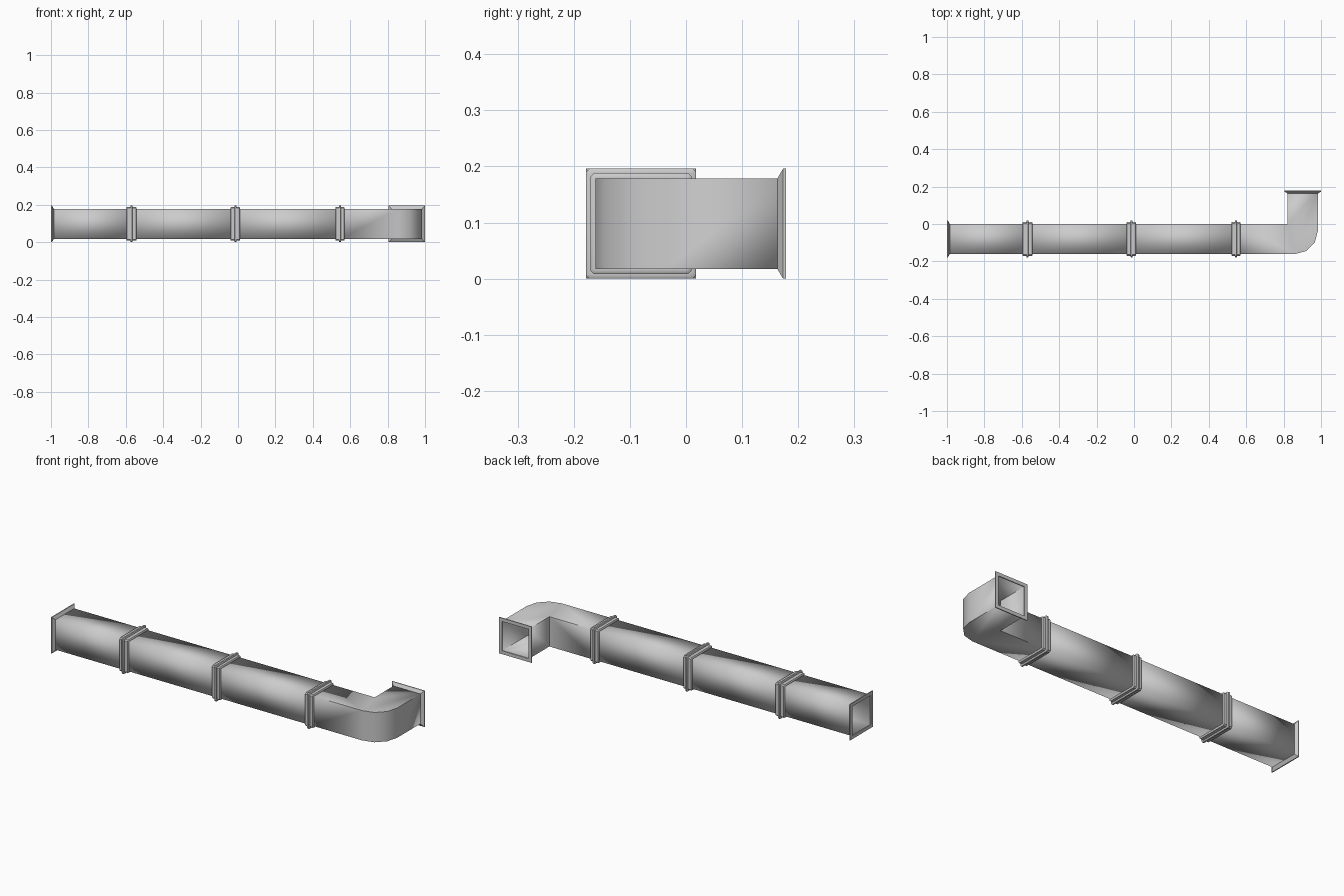
import bpy, bmesh, math
from mathutils import Vector

if "Cube" in bpy.data.objects:
    bpy.data.objects.remove(bpy.data.objects["Cube"])

H = 0.081            # half width of the square duct
CY, CZ = -0.08, 0.098  # duct axis
EX = 0.902           # axis of the turned outlet


def finish(bm, name, wall=0.0):
    bmesh.ops.recalc_face_normals(bm, faces=bm.faces[:])
    me = bpy.data.meshes.new(name)
    bm.to_mesh(me)
    bm.free()
    ob = bpy.data.objects.new(name, me)
    bpy.context.collection.objects.link(ob)
    if wall:
        m = ob.modifiers.new("sheet", 'SOLIDIFY')
        m.thickness = wall
        m.offset = -1
    bpy.context.view_layer.objects.active = ob
    bpy.ops.object.select_all(action='DESELECT')
    ob.select_set(True)
    bpy.ops.object.shade_smooth_by_angle(angle=math.radians(40))
    return ob


def duct(name, outer, inner):
    """Sheet duct: plan outline walls plus floor and roof, both ends open."""
    bm = bmesh.new()
    lo, hi = [[[bm.verts.new((x, y, z)) for x, y in side] for side in (outer, inner)]
              for z in (CZ - H, CZ + H)]
    for a, b in zip(lo, hi):
        for i in range(len(a) - 1):
            bm.faces.new((a[i], a[i + 1], b[i + 1], b[i]))
    for s in (lo, hi):
        bm.faces.new(s[0] + s[1][::-1])
    return finish(bm, name, 0.0015)


def frame(name, profile, place, cut=0.0):
    """Square ring swept from (axial, half size) points; cut chamfers corners."""
    bm = bmesh.new()
    rings = []
    for t, h in profile:
        c = cut if h > H + 0.002 else cut * 0.1
        pts = [(h, h)]
        if cut:
            pts = [(h, h - c), (h - c, h)]
        loop = []
        for k in range(4):
            for u, v in pts:
                for _ in range(k):
                    u, v = -v, u
                loop.append(bm.verts.new(place(t, u, v)))
        rings.append(loop)
    n = len(rings[0])
    for j, a in enumerate(rings):
        b = rings[(j + 1) % len(rings)]
        for i in range(n):
            bm.faces.new((a[i], a[(i + 1) % n], b[(i + 1) % n], b[i]))
    return finish(bm, name)


def along_x(x0):
    return lambda t, u, v: Vector((x0 + t, CY + u, CZ + v))


# Straight duct lengths
stops = [-0.999, -0.57, -0.013, 0.545]
for i in range(3):
    a, b = stops[i], stops[i + 1]
    duct(f"straight_duct_{i + 1}", [(a, CY - H), (b, CY - H)], [(a, CY + H), (b, CY + H)])

# Elbow: three-facet outer curve, square inner corner
R = 0.124
cx, cy = EX + H - R, CY - H + R
arc = [(cx + R * math.sin(math.radians(d)), cy - R * math.cos(math.radians(d)))
       for d in (0, 30, 60, 90)]
duct("elbow_duct", [(0.545, CY - H)] + arc + [(EX + H, 0.177)],
     [(0.545, CY + H), (EX - H, CY + H), (EX - H, 0.177)])

# Flared end flanges
flare = [(0, H - 0.0015), (0, 0.098), (0.005, 0.098), (0.015, H)]
frame("inlet_flange", flare, along_x(-1.0))
frame("outlet_flange", flare, lambda t, u, v: Vector((EX + u, 0.178 - t, CZ + v)))

# Joint collars: a low band with a raised bead in the middle
for i, (l, m, r) in enumerate([(-0.027, -0.57, 0.027), (-0.027, -0.013, 0.023),
                               (-0.025, 0.545, 0.025)]):
    prof = [(l, H), (l, 0.087), (l + 0.003, 0.09), (-0.006, 0.09), (-0.006, 0.096),
            (-0.004, 0.098), (0.004, 0.098), (0.006, 0.096), (0.006, 0.09),
            (r - 0.003, 0.09), (r, 0.087), (r, H)]
    frame(f"joint_collar_{i + 1}", prof, along_x(m), cut=0.006)
